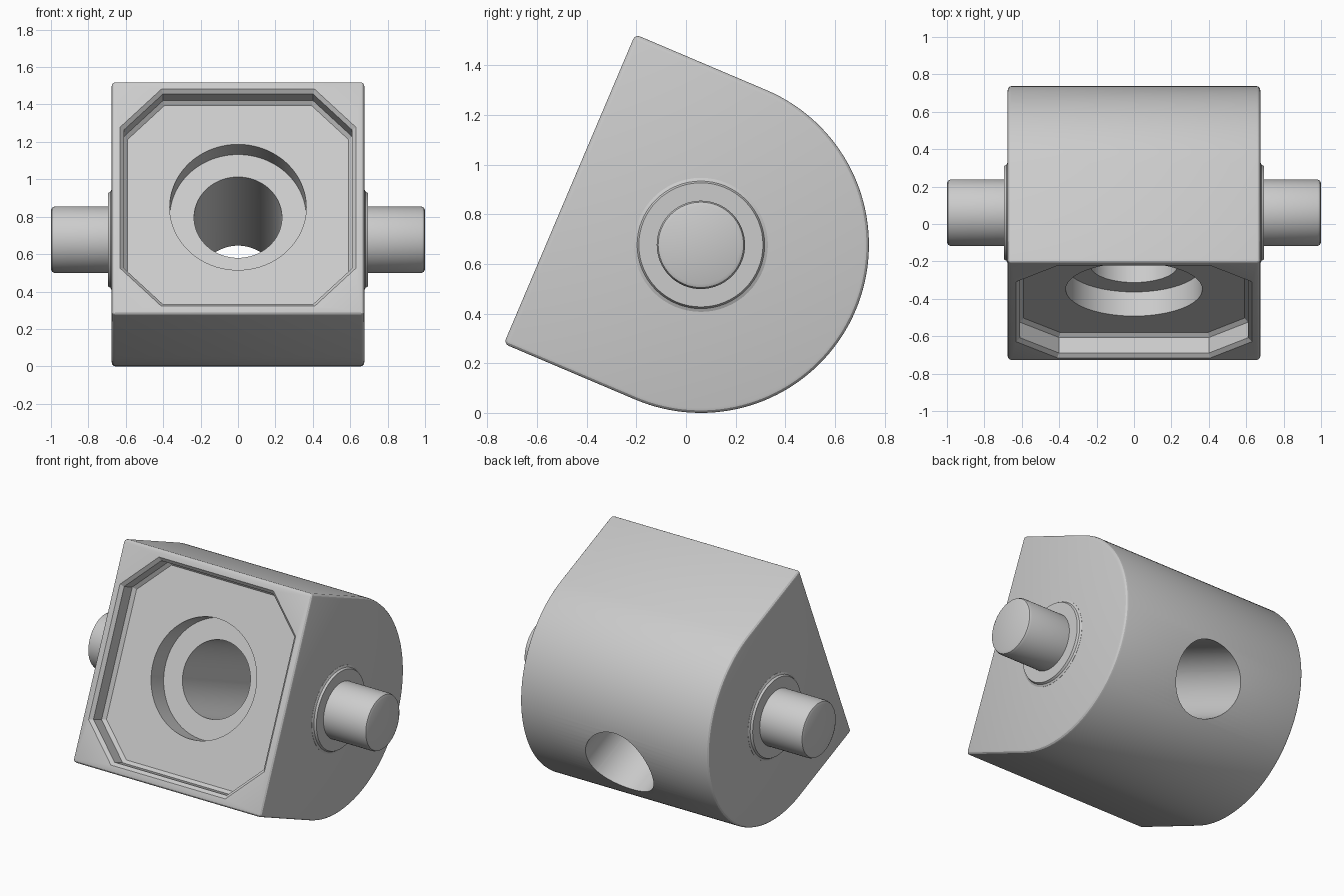
import bpy, bmesh
from math import radians, pi, sin, cos, tan
from mathutils import Matrix, Vector

cube = bpy.data.objects.get("Cube")
if cube:
    bpy.data.objects.remove(cube)

R = 0.677            # radius of the rounded back
FRONT = 0.575        # distance from pivot to the front face
HALF = 0.675         # half width of the block
PIVOT = Matrix.Translation((0, 0.06, R))
TILTED = PIVOT @ Matrix.Rotation(radians(67), 4, 'X')   # local z leaves the front face

steel = bpy.data.materials.new("plain grey")
steel.use_nodes = True
grey = (0.6, 0.6, 0.6, 1)
steel.diffuse_color = grey
steel.node_tree.nodes["Principled BSDF"].inputs["Base Color"].default_value = grey


def circle(r, z, n=96):
    return [Vector((r * cos(2 * pi * i / n), r * sin(2 * pi * i / n), z)) for i in range(n)]


def octagon(h, z):
    """Square outline of half size h with cut corners."""
    k = 0.41 - (0.63 - h) * tan(pi / 8)
    pts = [(h, -k), (h, k), (k, h), (-k, h), (-h, k), (-h, -k), (-k, -h), (k, -h)]
    return [Vector((x, y, z)) for x, y in pts]


def loft(name, rings, matrix):
    """Closed solid through a stack of matching outlines."""
    bm = bmesh.new()
    loops = [[bm.verts.new(matrix @ p) for p in ring] for ring in rings]
    for a, b in zip(loops, loops[1:]):
        for i in range(len(a)):
            j = (i + 1) % len(a)
            bm.faces.new((a[i], a[j], b[j], b[i]))
    bm.faces.new(loops[0])
    bm.faces.new(loops[-1])
    bmesh.ops.recalc_face_normals(bm, faces=bm.faces)
    mesh = bpy.data.meshes.new(name)
    bm.to_mesh(mesh)
    bm.free()
    mesh.materials.append(steel)
    obj = bpy.data.objects.new(name, mesh)
    bpy.context.collection.objects.link(obj)
    return obj


def smooth(obj):
    bpy.ops.object.select_all(action='DESELECT')
    obj.select_set(True)
    bpy.context.view_layer.objects.active = obj
    bpy.ops.object.shade_smooth_by_angle(angle=radians(28))


# Block: flat front, half-round back, softened outer edges
steps = 72
arc = [(R * cos(pi * i / steps), -R * sin(pi * i / steps)) for i in range(steps + 1)]
profile = [(R, FRONT)] + arc + [(-R, FRONT)]
block = loft("block", [[Vector((x, y, z)) for y, z in profile] for x in (-HALF, HALF)], TILTED)
bevel = block.modifiers.new("soft edges", 'BEVEL')
bevel.width = 0.02
bevel.segments = 3
bevel.limit_method = 'ANGLE'
bevel.angle_limit = radians(40)

# Recess, counterbore and through hole
pocket = [octagon(0.65, FRONT + 0.02), octagon(0.61, FRONT - 0.02),
          octagon(0.61, FRONT - 0.11), octagon(0.59, FRONT - 0.13)]
cutters = [
    loft("pocket_cutter", pocket, TILTED),
    loft("counterbore_cutter", [circle(0.365, FRONT), circle(0.365, FRONT - 0.27)], TILTED),
    loft("hole_cutter", [circle(0.235, FRONT), circle(0.235, -1)], TILTED),
]
for cutter in cutters:
    cutter.hide_render = True
    cut = block.modifiers.new(cutter.name, 'BOOLEAN')
    cut.operation = 'DIFFERENCE'
    cut.solver = 'EXACT'
    cut.object = cutter

# Bake the cuts, then drop the cutters
bpy.context.view_layer.update()
baked = bpy.data.meshes.new_from_object(block.evaluated_get(bpy.context.evaluated_depsgraph_get()))
block.modifiers.clear()
block.data = baked
for cutter in cutters:
    bpy.data.objects.remove(cutter)
smooth(block)

# Pivot pins with collars, one on each side
pin_profile = [(0.27, 0.66), (0.27, 0.676), (0.257, 0.682), (0.25, 0.695), (0.178, 0.695),
               (0.178, 0.98), (0.172, 0.994), (0.158, 1.0)]
for side, name in ((1, "left_pin"), (-1, "right_pin")):
    turn = PIVOT @ Matrix.Rotation(side * pi / 2, 4, 'Y')
    smooth(loft(name, [circle(r, x, 64) for r, x in pin_profile], turn))
